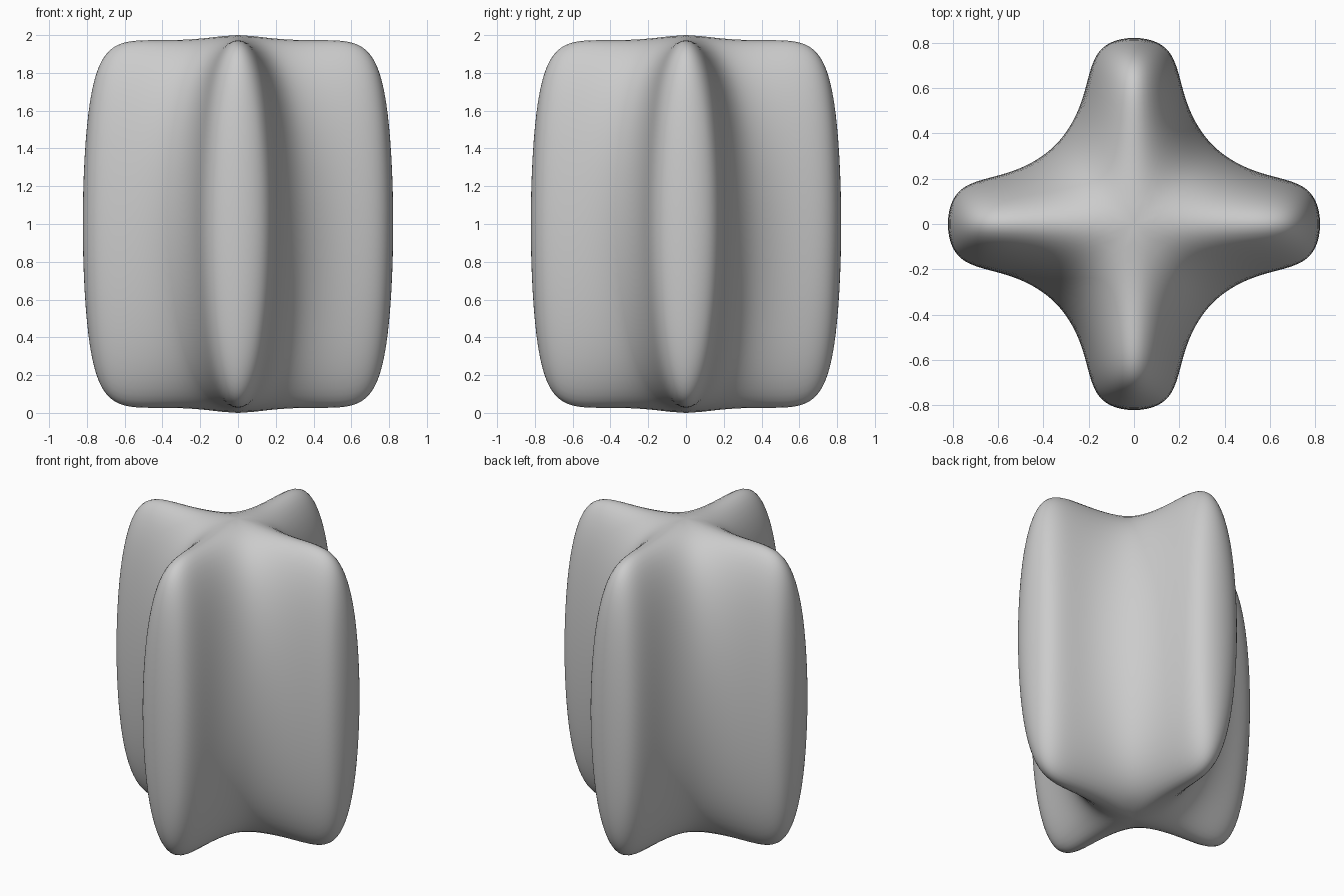
import bpy, bmesh, math

if "Cube" in bpy.data.objects:
    bpy.data.objects.remove(bpy.data.objects["Cube"])

R, H, TIP = 0.56, 1.0615, 0.848   # cage radius, half height, arm reach

# Eight-sided prism cage, flat sides facing +-x and +-y
bm = bmesh.new()
bmesh.ops.create_cone(bm, cap_ends=True, cap_tris=False, segments=8,
                      radius1=R, radius2=R, depth=2 * H)
for v in bm.verts:
    a = (math.floor(math.atan2(v.co.y, v.co.x) / (math.pi / 4) + 0.25) + 0.5) * math.pi / 4
    v.co.x, v.co.y = R * math.cos(a), R * math.sin(a)
bm.normal_update()

# Pull the four axis-facing sides out into arms
sides = [f for f in bm.faces if abs(f.normal.z) < 0.5
         and max(abs(f.normal.x), abs(f.normal.y)) > 0.95]
reach = TIP - R * math.cos(math.pi / 8)
for f in sides:
    n = f.normal.copy()
    new = bmesh.ops.extrude_discrete_faces(bm, faces=[f])["faces"][0]
    bmesh.ops.translate(bm, verts=new.verts[:], vec=n * reach)
bmesh.ops.translate(bm, verts=bm.verts[:], vec=(0, 0, 1))
bmesh.ops.recalc_face_normals(bm, faces=bm.faces[:])
for f in bm.faces:
    f.smooth = True

mesh = bpy.data.meshes.new("cross_body")
bm.to_mesh(mesh)
bm.free()
body = bpy.data.objects.new("cross_body", mesh)
bpy.context.collection.objects.link(body)

# Round the cage
sub = body.modifiers.new("rounding", "SUBSURF")
sub.levels = sub.render_levels = 4
